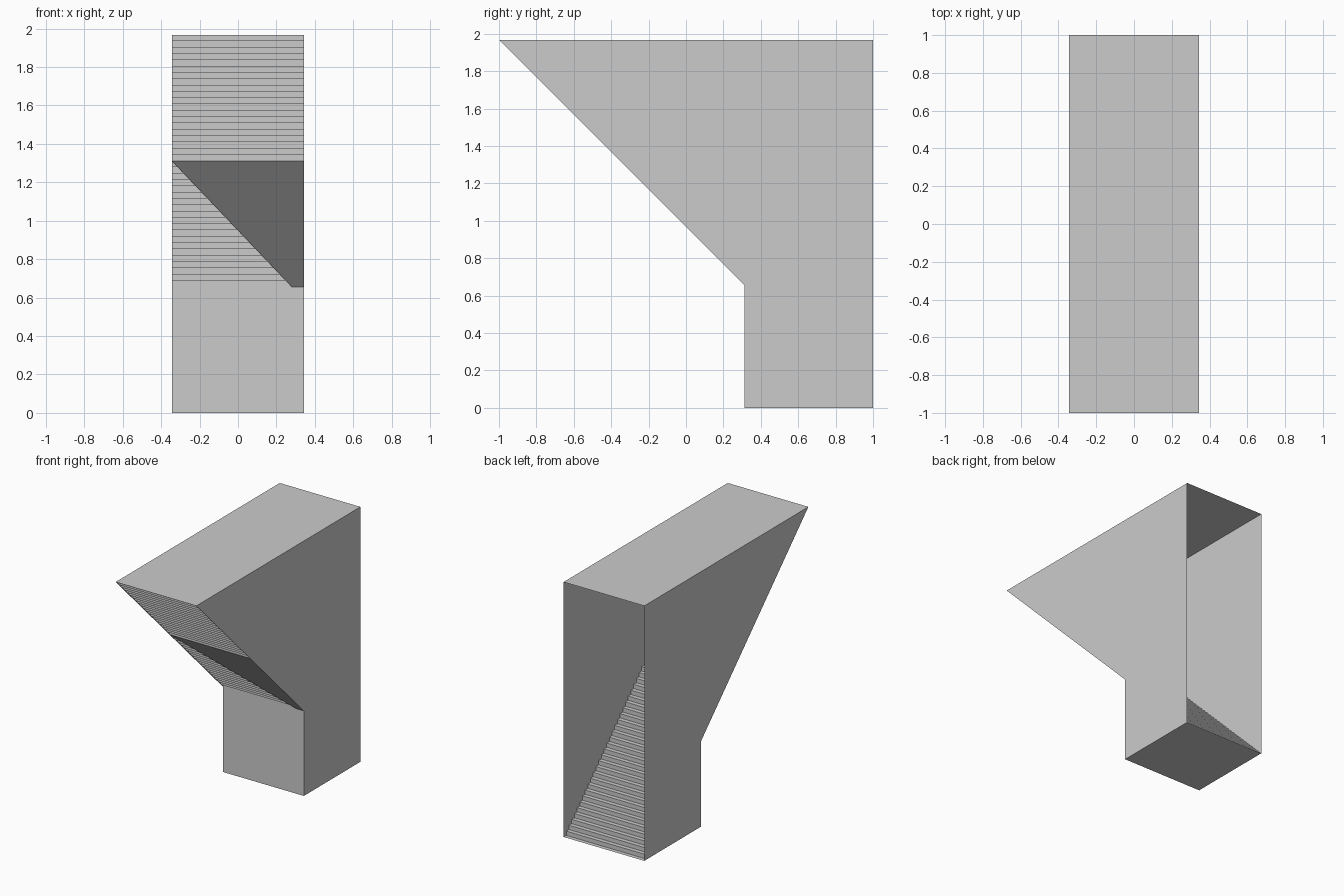
import bpy

if "Cube" in bpy.data.objects:
    bpy.data.objects.remove(bpy.data.objects["Cube"])

S = 2 / 61            # one step (rise = run); everything sits on this module
W = 21 * S / 2        # half width
H = 60 * S            # total height
Y0 = 1 - 21 * S       # front of the lower landing
Z0 = 20 * S           # height where the slope begins


def make(name, verts, faces):
    me = bpy.data.meshes.new(name)
    me.from_pydata(verts, [], faces)
    me.update()
    ob = bpy.data.objects.new(name, me)
    bpy.context.collection.objects.link(ob)
    return ob


def strip(name, path):
    """Sweep an open (y, z) path across the full width."""
    verts = [(x, y, z) for y, z in path for x in (-W, W)]
    faces = [(2 * i, 2 * i + 1, 2 * i + 3, 2 * i + 2) for i in range(len(path) - 1)]
    return make(name, verts, faces)


# Side walls: thin sheets with a sloping lower edge
profile = [(-1, H), (Y0, Z0), (Y0, 0), (1, 0), (1, H)]
for name, x in (("left_wall", -W), ("right_wall", W)):
    order = range(5) if x > 0 else range(4, -1, -1)
    make(name, [(x, y, z) for y, z in profile], [tuple(order)])

# Ceiling, and the front wall with the floor (the back stays open)
strip("ceiling", [(-1, H), (1, H)])
strip("front_wall_and_floor", [(Y0, Z0), (Y0, 0), (1, 0)])

# Stairs climbing from the back opening to the upper front edge
steps = [(1, 0)]
for k in range(1, 61):
    steps += [(1 - k * S, (k - 1) * S), (1 - k * S, k * S)]
steps.append((-1, H))
strip("stairs", steps)

# Partial sloping panel under the middle of the stairs
ym, zm = -1 + 20 * S, 40 * S
make("underside_panel",
     [(-W, ym, zm), (W, ym, zm), (W, Y0, Z0), (0.28, Y0, Z0)],
     [(0, 3, 2, 1)])
